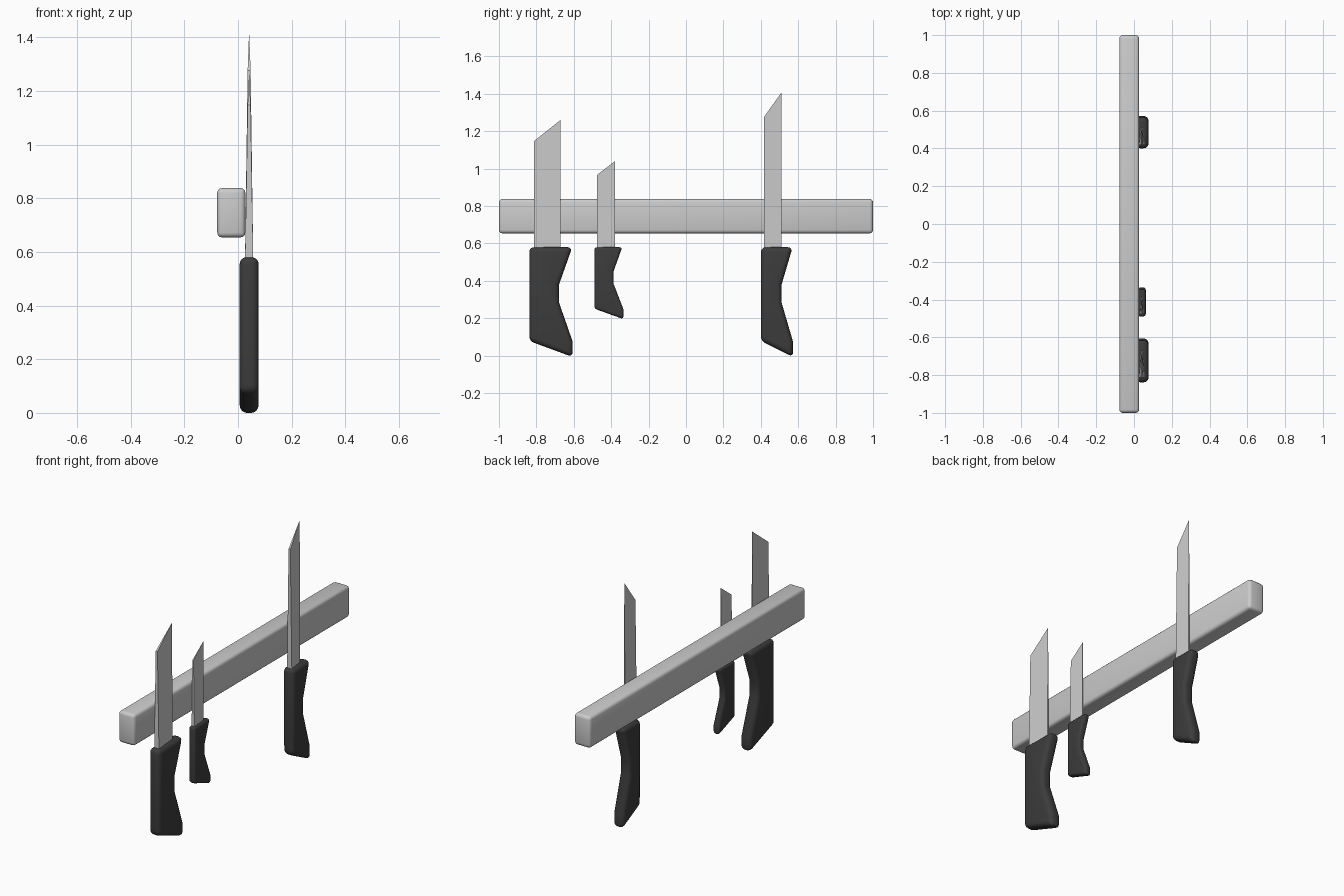
import bpy, bmesh

if "Cube" in bpy.data.objects:
    bpy.data.objects.remove(bpy.data.objects["Cube"])

dark = bpy.data.materials.new("handle_black")
dark.diffuse_color = (0.045, 0.045, 0.045, 1)
dark.use_nodes = True
dark.node_tree.nodes["Principled BSDF"].inputs["Base Color"].default_value = dark.diffuse_color
XC = 0.0415  # common centre plane of the knives


def finish(name, bm, bevel=0, segments=3, material=None):
    bmesh.ops.recalc_face_normals(bm, faces=bm.faces)
    mesh = bpy.data.meshes.new(name)
    bm.to_mesh(mesh)
    bm.free()
    ob = bpy.data.objects.new(name, mesh)
    bpy.context.collection.objects.link(ob)
    if material:
        mesh.materials.append(material)
    bpy.ops.object.select_all(action='DESELECT')
    bpy.context.view_layer.objects.active = ob
    ob.select_set(True)
    if bevel:
        mod = ob.modifiers.new("round_edges", 'BEVEL')
        mod.width = bevel
        mod.segments = segments
        mod.limit_method = 'ANGLE'
        mod.angle_limit = 0.6
        bpy.ops.object.modifier_apply(modifier=mod.name)
        bpy.ops.object.shade_smooth_by_angle()
    return ob


def slab(points):
    """Closed solid from (y, z, half thickness) outline points, mirrored about XC."""
    bm = bmesh.new()
    sides = [[bm.verts.new((XC + s * t, y, z)) for y, z, t in points] for s in (-1, 1)]
    for ring in sides:
        bm.faces.new(ring)
    n = len(points)
    for i in range(n):
        j = (i + 1) % n
        bm.faces.new((sides[0][i], sides[0][j], sides[1][j], sides[1][i]))
    return bm


# Magnetic wall bar
bm = bmesh.new()
bmesh.ops.create_cube(bm, size=1)
for v in bm.verts:
    v.co = (-0.025 + v.co.x * 0.105, v.co.y * 2, 0.746 + v.co.z * 0.184)
finish("magnetic_bar", bm, 0.018)


def knife(name, blade_y, tops, handle_y, bottom, half, spine):
    # Wedge blade: thick spine at -y, thin cutting edge and tip at +y
    y0, y1 = blade_y
    finish(name + "_blade", slab([
        (y0, 0.52, spine), (y1, 0.52, spine * 0.25),
        (y1, tops[1], 0.0006), (y0, tops[0], spine * 0.35)]))
    # Handle with a waisted grip; heights are fractions of its length
    left, waist, top_right, low_right = handle_y
    top = 0.58
    profile = [(left, 0.135), (low_right, -0.012), (low_right, 0.13),
               (waist, 0.49), (waist, 0.655), (top_right, 1)]
    pts = [(y, bottom + f * (top - bottom), half) for y, f in profile]
    pts.append((left, top, half))
    finish(name + "_handle", slab(pts), half * 0.72, 4, dark)


knife("wide_knife", (-0.813, -0.671), (1.147, 1.26),
      (-0.838, -0.679, -0.608, -0.606), 0.0, 0.0355, 0.016)
knife("small_knife", (-0.476, -0.38), (0.966, 1.04),
      (-0.49, -0.388, -0.341, -0.335), 0.2, 0.021, 0.01)
knife("long_knife", (0.417, 0.511), (1.276, 1.408),
      (0.401, 0.511, 0.57, 0.572), 0.0, 0.0355, 0.016)
